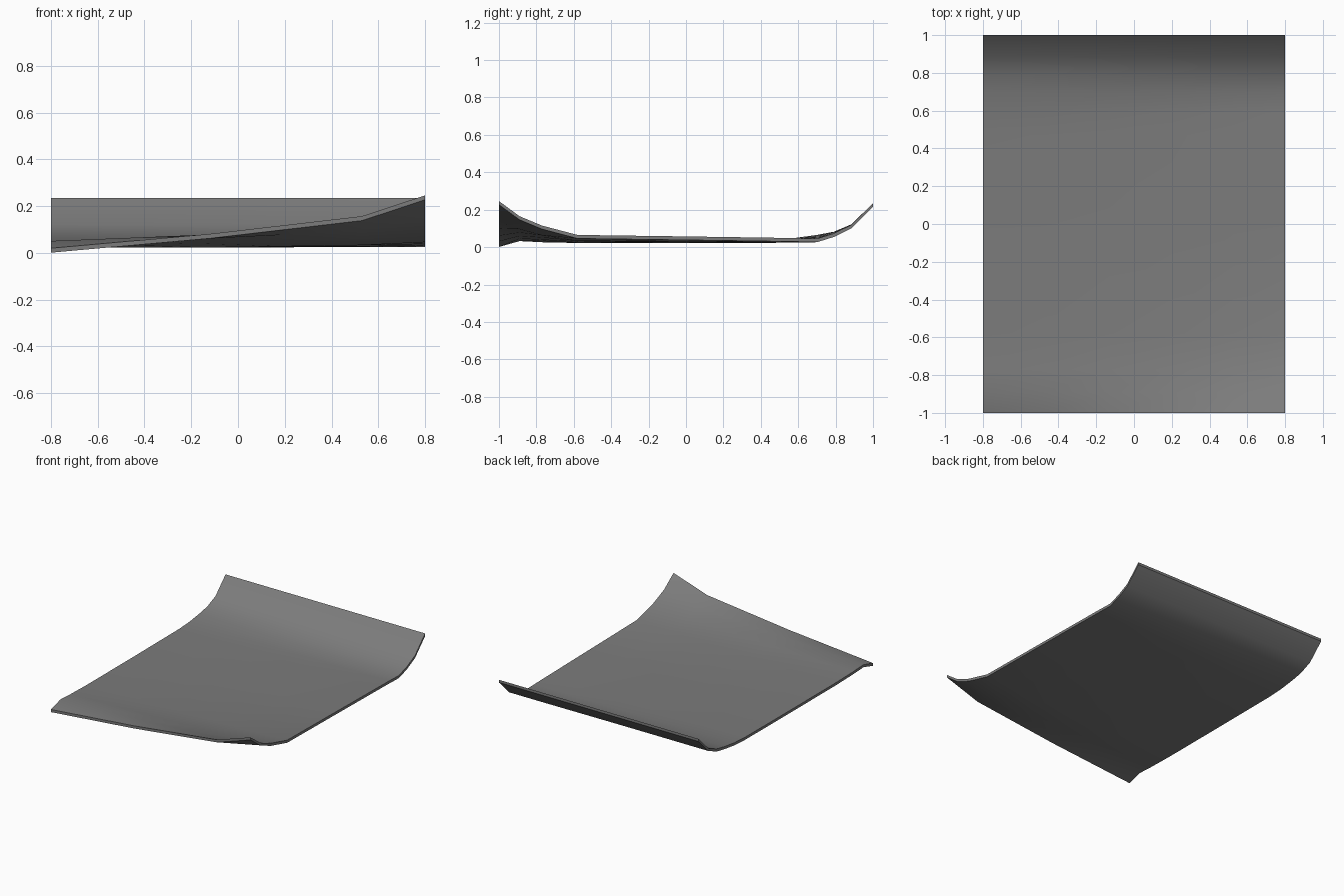
import bpy, bmesh, math

if "Cube" in bpy.data.objects:
    bpy.data.objects.remove(bpy.data.objects["Cube"])

THICK = 0.019
# stations along the length and across the width
YS = [-1, -0.89, -0.77, -0.58, 0.0, 0.47, 0.59, 0.70, 0.79, 0.885, 1]
XS = [-0.8, -0.13, 0.53, 0.8]
# top-surface height profile at each width station
PROFILES = [
    [0.020, 0.051, 0.045, 0.041, 0.041, 0.043, 0.050, 0.065, 0.082, 0.122, 0.235],
    [0.080, 0.078, 0.058, 0.042, 0.041, 0.042, 0.045, 0.056, 0.080, 0.122, 0.235],
    [0.157, 0.115, 0.082, 0.052, 0.047, 0.044, 0.044, 0.048, 0.074, 0.120, 0.235],
    [0.246, 0.165, 0.115, 0.065, 0.057, 0.050, 0.048, 0.045, 0.073, 0.120, 0.235],
]


def height(x, j):
    for i in range(len(XS) - 1):
        if x <= XS[i + 1] + 1e-6:
            t = (x - XS[i]) / (XS[i + 1] - XS[i])
            return PROFILES[i][j] * (1 - t) + PROFILES[i + 1][j] * t


# curled sheet: top and bottom grids joined by a thin rim
cols = [-0.8, -0.47, -0.13, 0.2, 0.53, 0.8]
bm = bmesh.new()
top = [[bm.verts.new((x, y, height(x, j))) for j, y in enumerate(YS)] for x in cols]
bot = [[bm.verts.new((v.co.x, v.co.y, v.co.z - THICK)) for v in row] for row in top]
nx, ny = len(cols), len(YS)
for i in range(nx - 1):
    for j in range(ny - 1):
        for g in (top, bot):
            bm.faces.new((g[i][j], g[i + 1][j], g[i + 1][j + 1], g[i][j + 1]))
ring = ([(i, 0) for i in range(nx)] + [(nx - 1, j) for j in range(1, ny)]
        + [(i, ny - 1) for i in range(nx - 2, -1, -1)] + [(0, j) for j in range(ny - 2, 0, -1)])
for (a, b), (c, d) in zip(ring, ring[1:] + ring[:1]):
    bm.faces.new((top[a][b], top[c][d], bot[c][d], bot[a][b]))
bmesh.ops.recalc_face_normals(bm, faces=bm.faces)
mesh = bpy.data.meshes.new("curled_sheet")
bm.to_mesh(mesh)
bm.free()
sheet = bpy.data.objects.new("curled_sheet", mesh)
bpy.context.collection.objects.link(sheet)

# dark grey surface
grey = bpy.data.materials.new("dark_grey")
grey.diffuse_color = (0.2, 0.2, 0.2, 1)
grey.use_nodes = True
grey.node_tree.nodes["Principled BSDF"].inputs["Base Color"].default_value = grey.diffuse_color
mesh.materials.append(grey)

# smooth surface with crisp rim
bpy.context.view_layer.objects.active = sheet
sheet.select_set(True)
bpy.ops.object.shade_smooth_by_angle(angle=math.radians(35))
